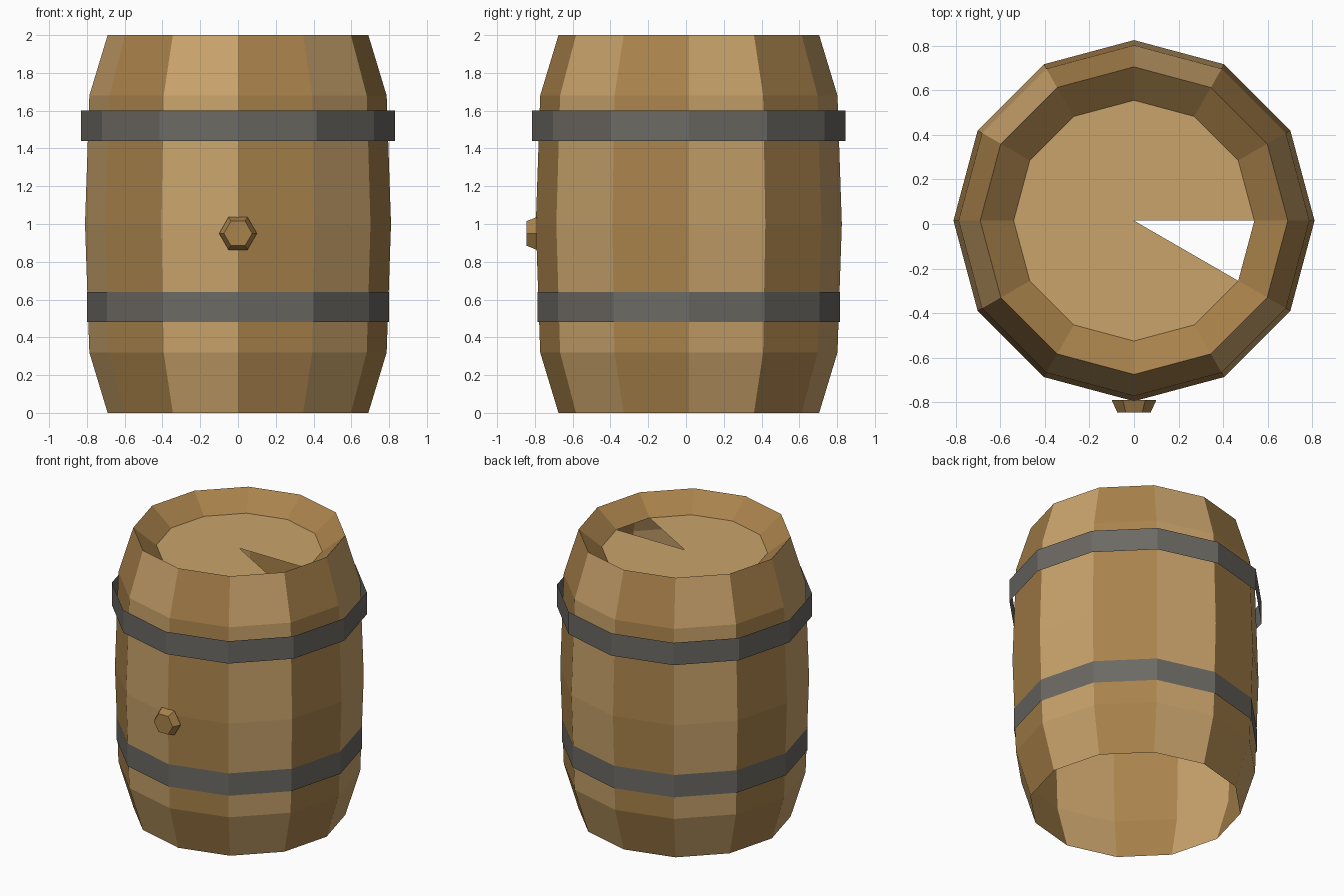
import bpy
import bmesh
from math import cos, sin, pi

SIDES = 12
CENTRE_Y = 0.015

if "Cube" in bpy.data.objects:
    bpy.data.objects.remove(bpy.data.objects["Cube"], do_unlink=True)


def linear(v):
    return v / 12.92 if v <= 0.04045 else ((v + 0.055) / 1.055) ** 2.4


def material(name, *rgb):
    colour = [linear(v / 255) for v in rgb] + [1.0]
    mat = bpy.data.materials.new(name)
    mat.use_nodes = True
    mat.diffuse_color = colour
    node = mat.node_tree.nodes["Principled BSDF"]
    node.inputs["Base Color"].default_value = colour
    node.inputs["Roughness"].default_value = 0.8
    return mat


light_wood = material("light wood", 201, 163, 107)
dark_wood = material("dark wood", 169, 130, 75)
iron = material("dark iron", 108, 105, 99)


def ring(bm, radius, z, sides=SIDES):
    return [bm.verts.new((radius * cos(2 * pi * i / sides),
                          radius * sin(2 * pi * i / sides), z))
            for i in range(sides)]


def lathe(bm, profile, sides=SIDES, rule=lambda side: 0):
    """Join rings of (radius, z); rule picks the material for each side."""
    rings = [ring(bm, r, z, sides) for r, z in profile]
    for low, high in zip(rings, rings[1:]):
        for i in range(sides):
            j = (i + 1) % sides
            face = bm.faces.new((low[i], low[j], high[j], high[i]))
            face.material_index = rule(i)
    return rings


def finish(bm, name, mats, location=(0, CENTRE_Y, 0)):
    mesh = bpy.data.meshes.new(name)
    bm.to_mesh(mesh)
    bm.free()
    for mat in mats:
        mesh.materials.append(mat)
    obj = bpy.data.objects.new(name, mesh)
    obj.location = location
    bpy.context.collection.objects.link(obj)
    return obj


# Staves: open-bottomed shell with alternating wood tones
bm = bmesh.new()
lathe(bm, [(0.69, 0), (0.787, 0.32), (0.81, 1), (0.787, 1.68), (0.69, 2)],
      rule=lambda side: side % 2)
finish(bm, "staves", [light_wood, dark_wood])

# Inner rim sloping down to the lid
bm = bmesh.new()
lathe(bm, [(0.69, 2), (0.54, 1.88)])
finish(bm, "inner_rim", [dark_wood])

# Lid: a fan of wedges with the last one missing
bm = bmesh.new()
edge = ring(bm, 0.54, 1.88)
hub = bm.verts.new((0, 0, 1.88))
for a, b in zip(edge, edge[1:]):
    bm.faces.new((hub, a, b))
finish(bm, "broken_lid", [light_wood])

# Hoops: thin open bands
for name, radius, z in (("lower_hoop", 0.80, 0.48), ("upper_hoop", 0.83, 1.44)):
    bm = bmesh.new()
    lathe(bm, [(radius, z), (radius, z + 0.16)])
    finish(bm, name, [iron])

# Bung: tapered hexagonal plug pointing forwards
bm = bmesh.new()
rings = lathe(bm, [(0.10, 0), (0.075, 0.055)], sides=6)
bm.faces.new(rings[-1])
bung = finish(bm, "bung", [dark_wood], (0, -0.79, 0.95))
bung.rotation_euler.x = pi / 2
